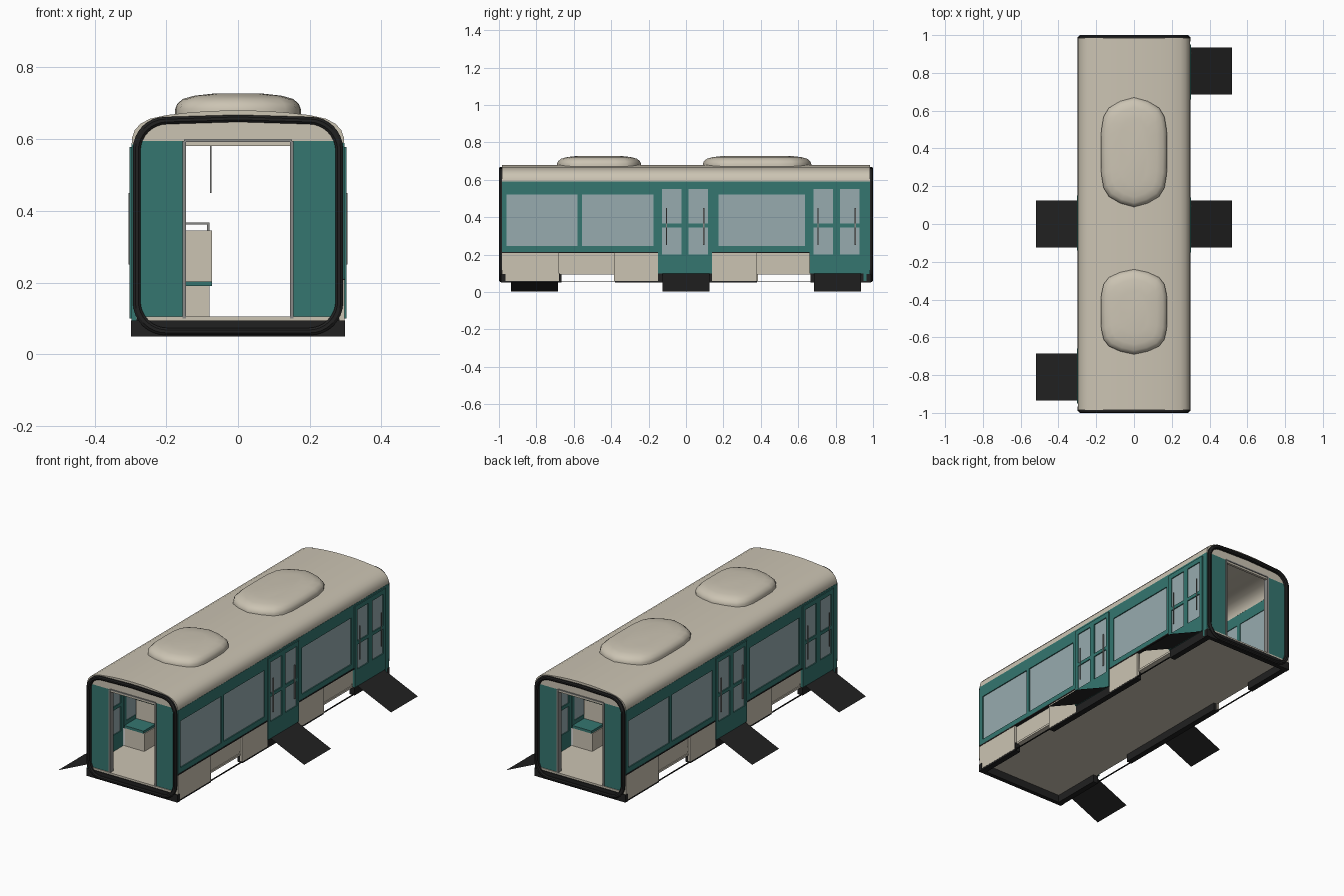
import bpy, bmesh
from math import sin, cos, pi

if "Cube" in bpy.data.objects:
    bpy.data.objects.remove(bpy.data.objects["Cube"])

def material(name, rgb):
    m = bpy.data.materials.new(name)
    m.diffuse_color = (*rgb, 1)
    m.use_nodes = True
    m.node_tree.nodes["Principled BSDF"].inputs["Base Color"].default_value = m.diffuse_color
    return m

TEAL = material("teal_paint", (.035, .18, .16))
BEIGE = material("beige_paint", (.60, .55, .45))
BLACK = material("black_rubber", (.015, .015, .015))
GLASS = material("glass", (.31, .41, .43))
GREY = material("grey_trim", (.25, .25, .24))

def finish(name, bm, mat, smooth=False):
    bmesh.ops.recalc_face_normals(bm, faces=bm.faces)
    me = bpy.data.meshes.new(name)
    bm.to_mesh(me)
    bm.free()
    me.materials.append(mat)
    ob = bpy.data.objects.new(name, me)
    bpy.context.collection.objects.link(ob)
    if smooth:
        bpy.ops.object.select_all(action='DESELECT')
        ob.select_set(True)
        bpy.context.view_layer.objects.active = ob
        bpy.ops.object.shade_smooth_by_angle(angle=.6)
    return ob

def add_box(bm, x0, x1, y0, y1, z0, z1):
    vs = bmesh.ops.create_cube(bm, size=1)["verts"]
    for v in vs:
        v.co = (x0 + (v.co.x + .5) * (x1 - x0), y0 + (v.co.y + .5) * (y1 - y0),
                z0 + (v.co.z + .5) * (z1 - z0))

def boxes(name, mat, *dims):
    bm = bmesh.new()
    for d in dims:
        add_box(bm, *d)
    return finish(name, bm, mat)

def prism(name, mat, pts, y0, y1, smooth=False):
    """Extrude an xz outline along y."""
    bm = bmesh.new()
    f = bm.faces.new([bm.verts.new((x, y0, z)) for x, z in pts])
    r = bmesh.ops.extrude_face_region(bm, geom=[f])
    bmesh.ops.translate(bm, vec=(0, y1 - y0, 0),
                        verts=[v for v in r["geom"] if isinstance(v, bmesh.types.BMVert)])
    return finish(name, bm, mat, smooth)

def windowed(name, mat, x0, x1, y0, y1, z0, z1, ys, zs):
    """Panel with a grid of glazed openings."""
    bm = bmesh.new()
    edges = [y0] + [v for s in ys for v in s] + [y1]
    for a, b in zip(edges[::2], edges[1::2]):
        add_box(bm, x0, x1, a, b, z0, z1)
    rows = [z0] + [v for s in zs for v in s] + [z1]
    for a, b in ys:
        for c, d in zip(rows[::2], rows[1::2]):
            add_box(bm, x0, x1, a, b, c, d)
    m = x1 - .006
    panes = [(m - .004, m, a, b, c, d) for a, b in ys for c, d in zs]
    return [finish(name, bm, mat), boxes(name + "_glass", GLASS, *panes)]

side = []   # everything on the +x side, later turned half a turn

# Window walls and header strip
side += windowed("front_window_wall", TEAL, .283, .297, -.985, -.145, .21, .59,
                 [(-.96, -.58), (-.555, -.175)], [(.245, .52)])
side += windowed("rear_window_wall", TEAL, .283, .297, .135, .66, .21, .59,
                 [(.175, .635)], [(.245, .52)])
side.append(boxes("door_header", TEAL, (.283, .297, -.145, .135, .575, .59),
                  (.283, .297, .66, .985, .575, .59), (.283, .297, .95, .985, .06, .575)))

# Double doors
for nm, c in (("middle", -.005), ("end", .805)):
    side += windowed(nm + "_door", TEAL, .287, .302, c - .145, c + .145, .1, .578,
                     [(c - .122, c - .018), (c + .018, c + .122)], [(.2, .345), (.365, .55)])
    side.append(boxes(nm + "_door_handles", GREY, *[
        (.302, .306, c + s * .1 - .003, c + s * .1 + .003, .25, .45) for s in (-1, 1)]))
    # Thin boarding ramp
    bm = bmesh.new()
    bm.faces.new([bm.verts.new(p) for p in ((.3, c - .12, .1), (.52, c - .12, .002),
                                            (.52, c + .13, .002), (.3, c + .13, .1))])
    side.append(finish(nm + "_ramp", bm, BLACK))

# Lower skirts, recessed wheel panels, sills and trim strip
side.append(boxes("skirt", BEIGE, *[(.283, .297, a, b, .06, .208) for a, b in
                                    ((-.985, -.68), (-.385, -.15), (.14, .38))]))
side.append(boxes("wheel_panel", BEIGE, (.266, .278, -.68, -.385, .1, .21),
                  (.266, .278, .38, .66, .1, .21)))
side.append(boxes("sill", BLACK, (.262, .296, -.985, -.675, .05, .1),
                  (.262, .296, -.38, .375, .05, .1), (.262, .296, .665, .985, .05, .1),
                  (.29, .296, -.675, .665, .055, .06)))
side.append(boxes("skirt_trim", BLACK, (.28, .299, -.985, -.15, .208, .215),
                  (.28, .299, .14, .66, .208, .215)))

# Wheel boxes with seats
for nm, a, b in (("front", -.685, -.385), ("rear", .38, .66)):
    m = (a + b) / 2
    side.append(boxes(nm + "_wheel_box", BEIGE, (.15, .28, a, b, .1, .21)))
    side.append(boxes(nm + "_seat_backs", BEIGE, (.16, .28, m - .03, m + .03, .21, .34)))
    side.append(boxes(nm + "_seat_cushions", TEAL, (.155, .28, a, m - .03, .21, .225),
                      (.155, .28, m + .03, b, .21, .225),
                      (.155, .28, m - .04, m + .04, .34, .355)))

# End wall, door frame and bumper at the +y end
side.append(boxes("end_wall", TEAL, (.15, .29, .965, .98, .1, .595),
                  (-.29, -.15, .965, .98, .1, .595)))
side.append(boxes("end_door_frame", GREY, (.145, .155, .955, .985, .1, .595),
                  (-.155, -.145, .955, .985, .1, .595), (-.15, .15, .955, .985, .592, .599)))
side.append(boxes("end_bumper", BLACK, (-.298, .298, .965, .99, .05, .095)))

# Roof outline: shallow crown with rounded shoulders
half = [(.296, .585), (.295, .605), (.288, .625), (.272, .643), (.245, .657),
        (.2, .667), (.14, .674), (.07, .679)]
outer = half + [(0, .68)] + [(-x, z) for x, z in reversed(half)]
inner = [(x * .955, z - .014 if z > .59 else z) for x, z in outer]
prism("roof", BEIGE, outer + inner[::-1], -.985, .985, True)
side.append(prism("end_roof_panel", BEIGE, [(x * .99, z - .004) for x, z in outer] , .965, .98))

# Black rubber ring around the end
def ring_outline(hw, z0, z1, r):
    pts = []
    for sx, z, a0 in ((1, z1 - r, 0), (-1, z1 - r, pi / 2), (-1, z0 + r, pi), (1, z0 + r, 1.5 * pi)):
        for i in range(9):
            a = a0 + i * pi / 16
            pts.append((sx * (hw - r) + r * cos(a), z + r * sin(a)))
        if sx == 1 and a0 == 0:
            pts.append((0, z1 + .006))
    return pts

bm = bmesh.new()
loops = []
for hw, z0, z1, r, y in ((.293, .054, .662, .09, .97), (.293, .054, .662, .09, .995),
                         (.286, .060, .656, .085, 1.0), (.278, .068, .648, .08, 1.0),
                         (.272, .074, .642, .075, .995), (.272, .074, .642, .075, .97)):
    loops.append([bm.verts.new((x, y, z)) for x, z in ring_outline(hw, z0, z1, r)])
for k in range(len(loops)):
    p, q = loops[k], loops[(k + 1) % len(loops)]
    for i in range(len(p)):
        j = (i + 1) % len(p)
        bm.faces.new((p[i], p[j], q[j], q[i]))
side.append(finish("end_ring", bm, BLACK, True))

# Repeat the half-turn symmetric parts
for ob in side:
    twin = ob.copy()
    twin.name = ob.name + "_opposite"
    twin.rotation_euler.z = pi
    bpy.context.collection.objects.link(twin)

# Floor
boxes("floor", BEIGE, (-.285, .285, -.985, .985, .094, .106))

# Roof pods
quarter = [(0, 1), (.42, .93), (.76, .81), (.92, .65), (.99, .4), (1, 0)]
right = quarter + [(u, -v) for u, v in quarter[-2::-1]]
outline = right + [(-u, v) for u, v in right[-2:0:-1]]
for nm, yc, hl in (("large", .38, .29), ("small", -.465, .225)):
    bm = bmesh.new()
    prev = None
    for s, z in ((1, .655), (1, .684), (.97, .698), (.88, .712), (.7, .721), (.4, .727)):
        inset = .175 * (1 - s)
        cur = [bm.verts.new((u * .175 * s, yc + v * (hl - inset), z)) for u, v in outline]
        if prev:
            for i in range(len(cur)):
                j = (i + 1) % len(cur)
                bm.faces.new((prev[i], prev[j], cur[j], cur[i]))
        else:
            bm.faces.new(cur)
        prev = cur
    bm.faces.new(prev)
    finish(nm + "_roof_pod", bm, BEIGE, True)

# Wide seat and grab pole by the middle door
boxes("wide_seat_base", BEIGE, (-.28, -.08, .2, .32, .1, .19))
boxes("wide_seat_cushion", TEAL, (-.28, -.072, .19, .34, .19, .203))
boxes("wide_seat_back", BEIGE, (-.28, -.072, .31, .34, .203, .345))
boxes("seat_rail", GREY, (-.28, -.08, .32, .327, .362, .368), (-.087, -.08, .32, .327, .34, .368))
boxes("hanging_pole", GREY, (-.078, -.074, .1, .104, .45, .67))
